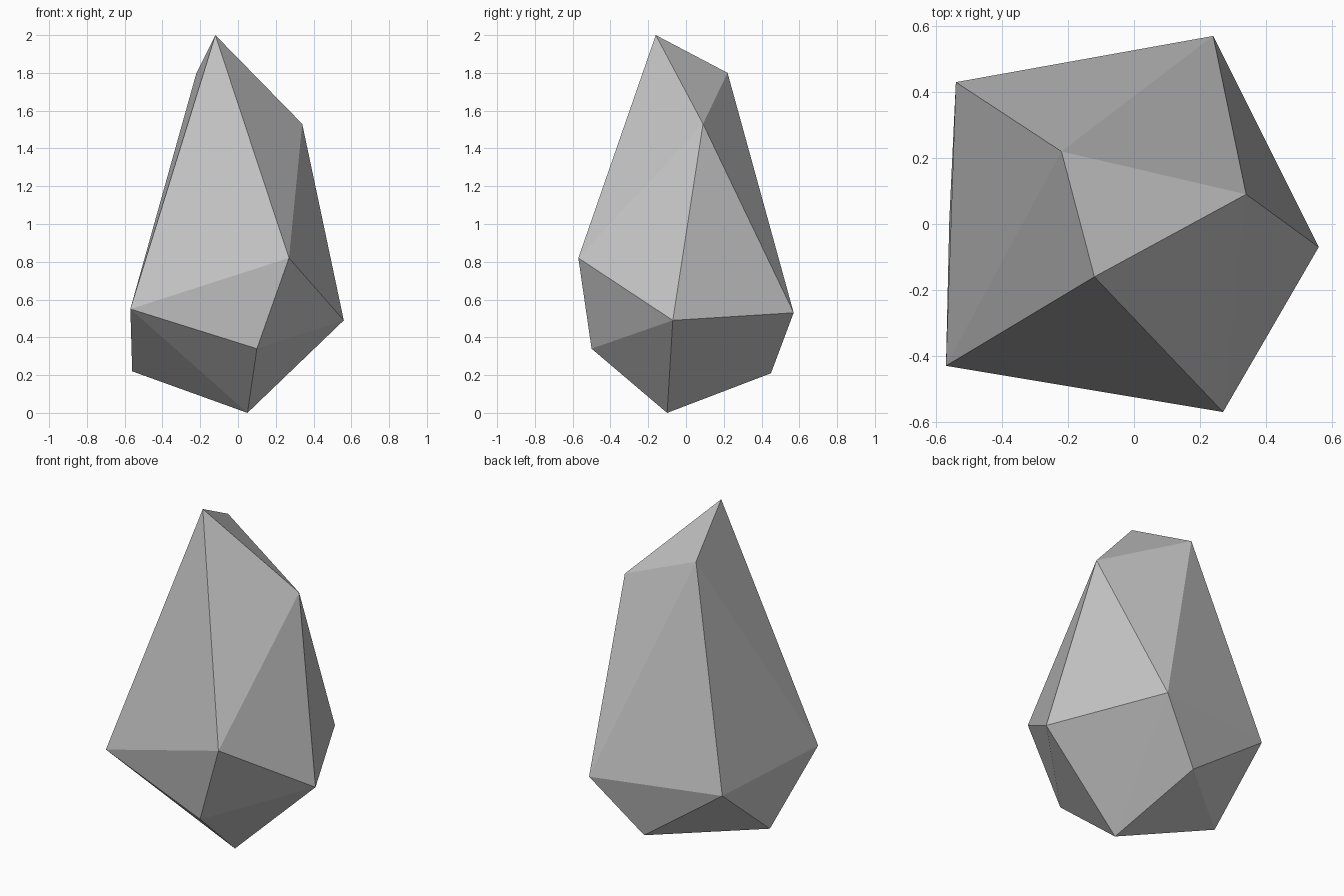
import bpy
import bmesh

# Remove only the default object
default_cube = bpy.data.objects.get("Cube")
if default_cube:
    bpy.data.objects.remove(default_cube, do_unlink=True)


def flat_material(name, shade):
    material = bpy.data.materials.new(name)
    material.use_nodes = True
    colour = (shade, shade, shade, 1)
    material.diffuse_color = colour
    material.node_tree.nodes["Principled BSDF"].inputs["Base Color"].default_value = colour
    return material


# Corners of the faceted rock, in rings from the peak down
peak = [(-.12, -.16, 2), (-.22, .22, 1.8), (.34, .09, 1.53)]
shoulder = [(-.57, -.43, .55), (.27, -.57, .82), (.56, -.07, .49),
            (.24, .57, .53), (-.54, .43, .57)]
underside = [(.1, -.5, .34), (.05, -.1, 0), (-.56, .01, .22), (-.04, .45, .21)]

# Wrap the corners in a convex shell of flat triangles
bm = bmesh.new()
for corner in peak + shoulder + underside:
    bm.verts.new(corner)
bmesh.ops.convex_hull(bm, input=bm.verts[:])
bmesh.ops.recalc_face_normals(bm, faces=bm.faces[:])
for face in bm.faces:
    face.smooth = False

mesh = bpy.data.meshes.new("rock")
bm.to_mesh(mesh)
bm.free()
mesh.materials.append(flat_material("stone grey", .55))
rock = bpy.data.objects.new("rock", mesh)
bpy.context.collection.objects.link(rock)
